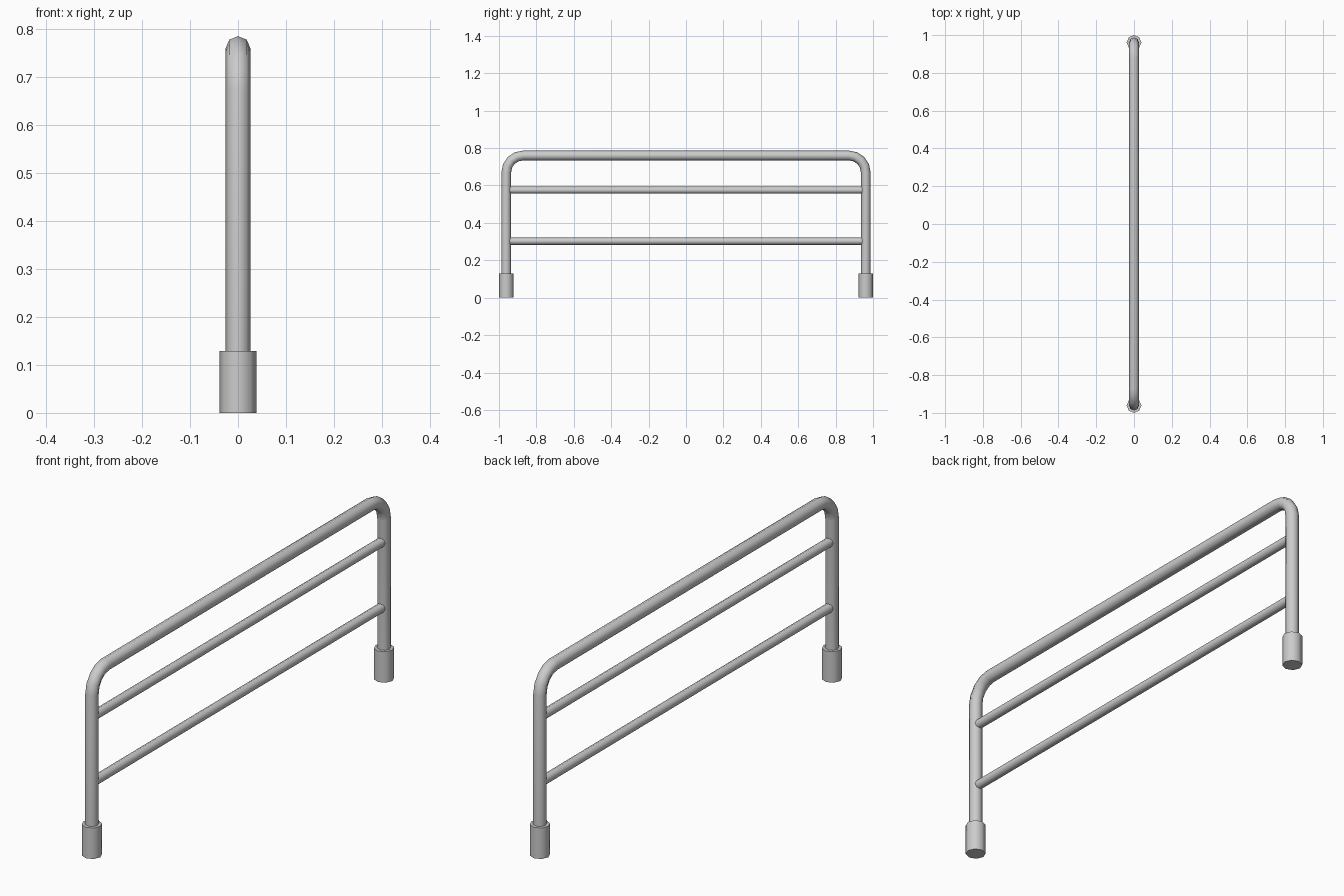
import bpy, bmesh
from math import sin, cos, pi, radians
from mathutils import Vector

if "Cube" in bpy.data.objects:
    bpy.data.objects.remove(bpy.data.objects["Cube"])

POST_Y, TOP_Z, BEND = 0.961, 0.76, 0.09


def tube(name, path, radius, sides=8):
    """Sweep a round section along a path lying in the x = 0 plane."""
    bm = bmesh.new()
    pts = [Vector((0, y, z)) for y, z in path]
    side = Vector((1, 0, 0))
    rings = []
    for i, p in enumerate(pts):
        tangent = Vector()
        if i > 0:
            tangent += (p - pts[i - 1]).normalized()
        if i < len(pts) - 1:
            tangent += (pts[i + 1] - p).normalized()
        up = side.cross(tangent.normalized())
        rings.append([bm.verts.new(p + radius * (side * cos(2 * pi * k / sides)
                                                 + up * sin(2 * pi * k / sides)))
                      for k in range(sides)])
    for a, b in zip(rings, rings[1:]):
        for k in range(sides):
            n = (k + 1) % sides
            bm.faces.new((a[k], a[n], b[n], b[k]))
    bm.faces.new(rings[0])
    bm.faces.new(rings[-1])
    bmesh.ops.recalc_face_normals(bm, faces=bm.faces[:])
    mesh = bpy.data.meshes.new(name)
    bm.to_mesh(mesh)
    bm.free()
    ob = bpy.data.objects.new(name, mesh)
    bpy.context.collection.objects.link(ob)
    bpy.ops.object.select_all(action='DESELECT')
    ob.select_set(True)
    bpy.context.view_layer.objects.active = ob
    bpy.ops.object.shade_smooth_by_angle(angle=radians(50))
    return ob


# Bent main frame: post, rounded corner, top bar, rounded corner, post
corner = [(POST_Y - BEND + BEND * cos(i * pi / 8),
           TOP_Z - BEND + BEND * sin(i * pi / 8)) for i in range(5)]
half = [(POST_Y, 0.10)] + corner
tube("main_frame", half + [(-y, z) for y, z in reversed(half)], 0.026)

# Two thinner cross rails
for name, z in (("lower_rail", 0.302), ("upper_rail", 0.575)):
    tube(name, [(-0.945, z), (0.945, z)], 0.019)

# Floor sleeves around the post feet
for name, s in (("left_foot_sleeve", -1), ("right_foot_sleeve", 1)):
    tube(name, [(s * POST_Y, 0.0), (s * POST_Y, 0.129)], 0.039)
